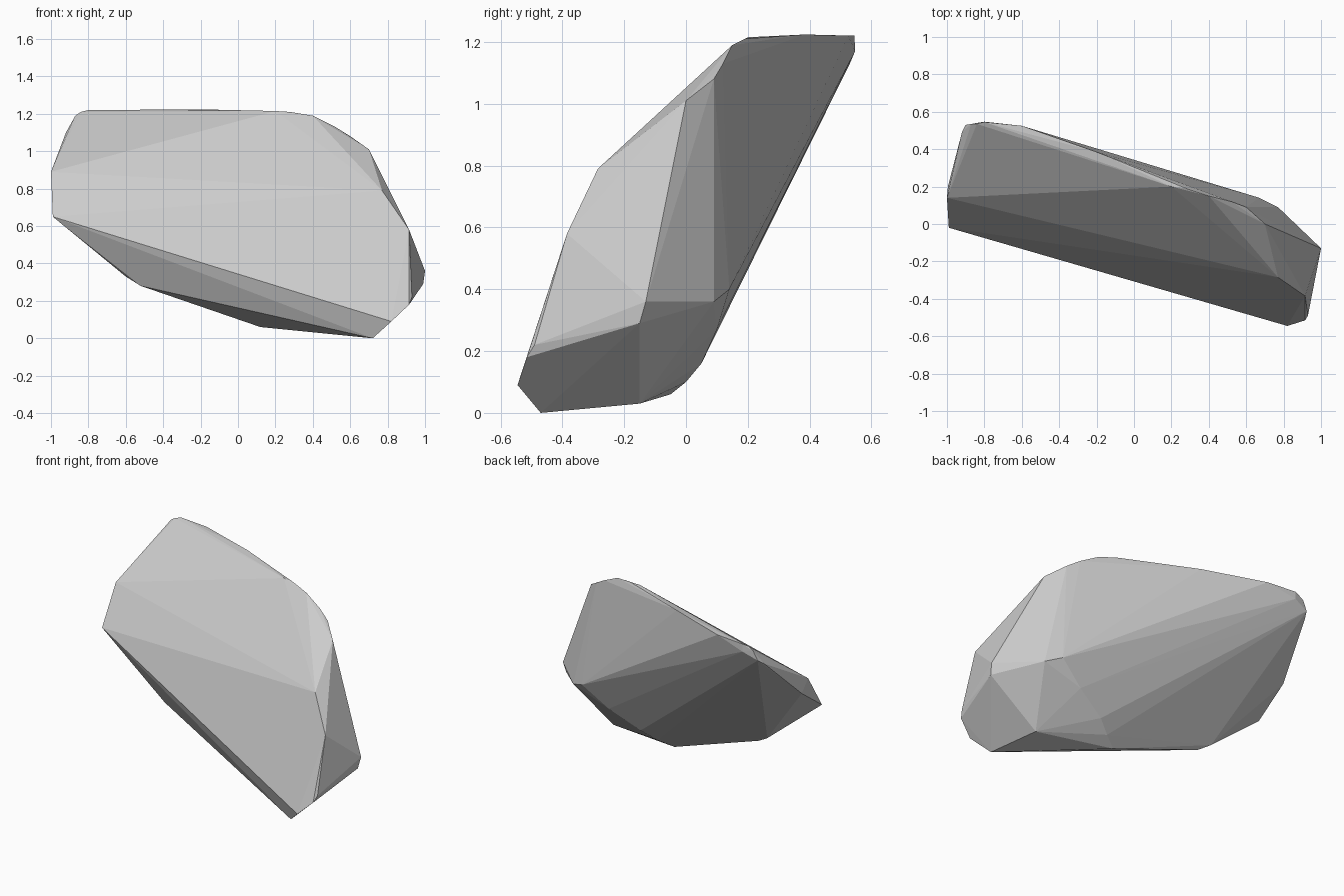
import bpy, bmesh

# Corner points of the boulder, grouped by side; the convex hull makes its chipped facets
front = [(-0.99, -0.02, 0.65), (0.82, -0.545, 0.09), (0.915, -0.515, 0.18),
         (0.93, -0.49, 0.22), (0.915, -0.385, 0.58), (0.77, -0.285, 0.79)]
right_end = [(1.0, -0.13, 0.36), (0.99, -0.15, 0.29), (0.70, 0.0, 1.01),
             (0.77, 0.09, 0.36), (0.67, 0.14, 0.40)]
left_end = [(-1.0, 0.14, 0.89), (-0.995, 0.20, 0.81), (-0.92, 0.49, 1.10),
            (-0.90, 0.53, 1.13), (-0.87, 0.535, 1.19)]
top_rim = [(-0.84, 0.535, 1.21), (-0.80, 0.545, 1.22), (-0.80, 0.547, 1.17),
           (-0.60, 0.525, 1.22), (-0.20, 0.385, 1.224), (0.20, 0.20, 1.215),
           (0.28, 0.19, 1.21), (0.40, 0.15, 1.19), (0.52, 0.12, 1.13),
           (0.60, 0.09, 1.08)]
underside = [(0.72, -0.47, 0.0), (0.64, -0.15, 0.03), (0.12, -0.05, 0.06),
             (0.21, 0.0, 0.10), (0.30, 0.05, 0.16), (0.50, 0.10, 0.27),
             (-0.52, -0.03, 0.28), (-0.60, 0.0, 0.33)]

bm = bmesh.new()
for p in front + right_end + left_end + top_rim + underside:
    bm.verts.new(p)
bmesh.ops.convex_hull(bm, input=bm.verts[:])
bmesh.ops.delete(bm, geom=[v for v in bm.verts if not v.link_faces], context='VERTS')
bmesh.ops.recalc_face_normals(bm, faces=bm.faces[:])

mesh = bpy.data.meshes.new("boulder")
bm.to_mesh(mesh)
bm.free()
boulder = bpy.data.objects.new("boulder", mesh)
bpy.context.collection.objects.link(boulder)
